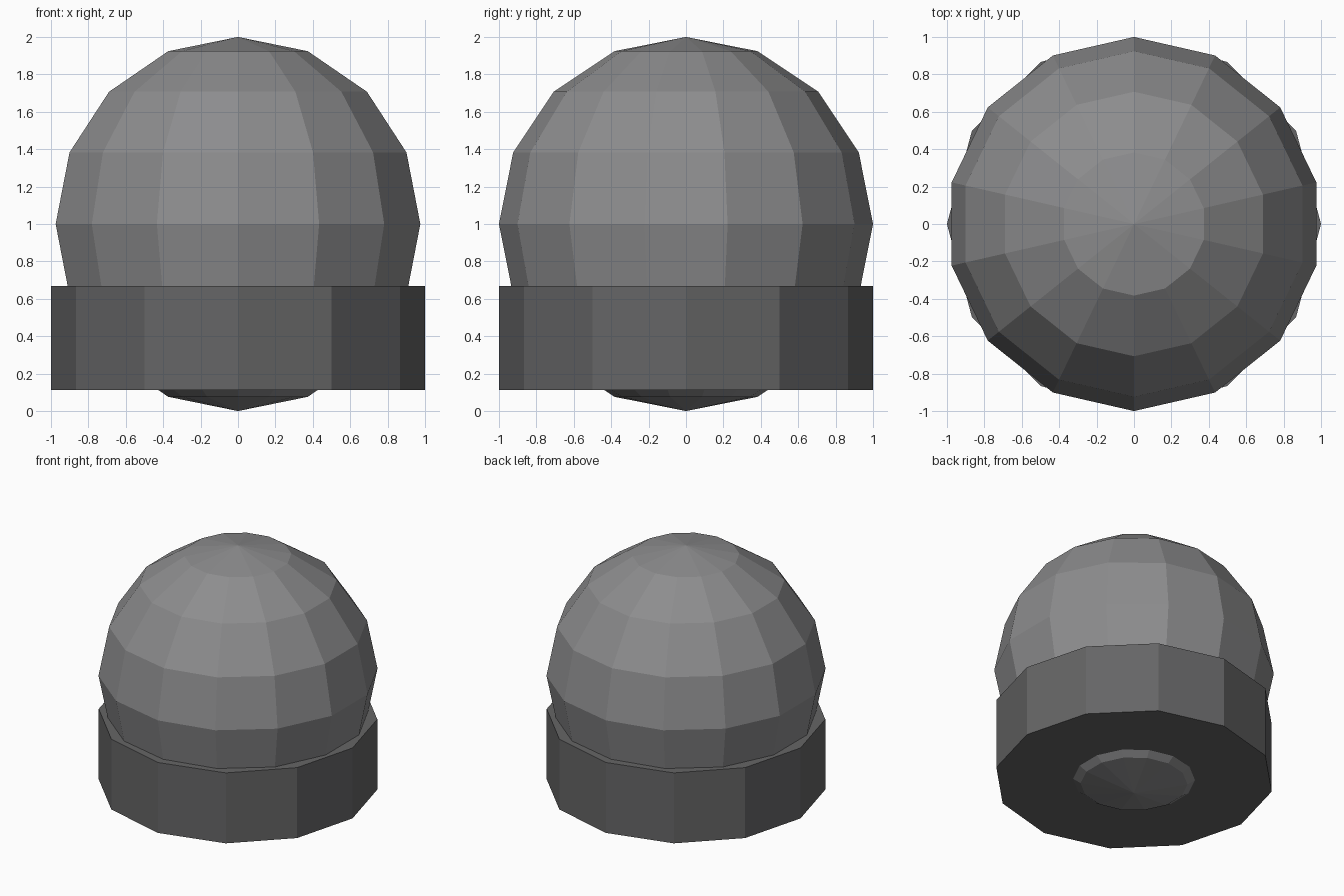
import bpy, bmesh
from math import sin, cos, pi

if "Cube" in bpy.data.objects:
    bpy.data.objects.remove(bpy.data.objects["Cube"])


def lathe(name, profile, sides, color):
    """Revolve (radius, z) points about z, with one corner on the +y axis."""
    bm = bmesh.new()
    rings = []
    for r, z in profile:
        if r < 1e-6:
            rings.append([bm.verts.new((0, 0, z))] * sides)
        else:
            rings.append([bm.verts.new((r * sin(2 * pi * i / sides),
                                        r * cos(2 * pi * i / sides), z))
                          for i in range(sides)])
    for a, b in zip(rings, rings[1:]):
        for i in range(sides):
            j = (i + 1) % sides
            corners = dict.fromkeys((a[i], a[j], b[j], b[i]))
            bm.faces.new(list(corners))
    # Close open ends with flat caps
    for (r, _), ring in ((profile[0], rings[0]), (profile[-1], rings[-1])):
        if r > 1e-6:
            bm.faces.new(ring)
    bmesh.ops.recalc_face_normals(bm, faces=bm.faces)
    mesh = bpy.data.meshes.new(name)
    bm.to_mesh(mesh)
    bm.free()
    mat = bpy.data.materials.new(name + "_grey")
    mat.diffuse_color = (*color, 1)
    mat.use_nodes = True
    mat.node_tree.nodes["Principled BSDF"].inputs["Base Color"].default_value = mat.diffuse_color
    mesh.materials.append(mat)
    obj = bpy.data.objects.new(name, mesh)
    bpy.context.collection.objects.link(obj)
    return obj


# Faceted ball: 14 segments, 8 rings, mid grey
lathe("ball", [(sin(pi * k / 8), 1 - cos(pi * k / 8)) for k in range(9)], 14,
      (0.265, 0.265, 0.27))

# Twelve-sided dark collar around the lower part of the ball
lathe("collar", [(1, 0.112), (1, 0.668)], 12, (0.13, 0.13, 0.132))
